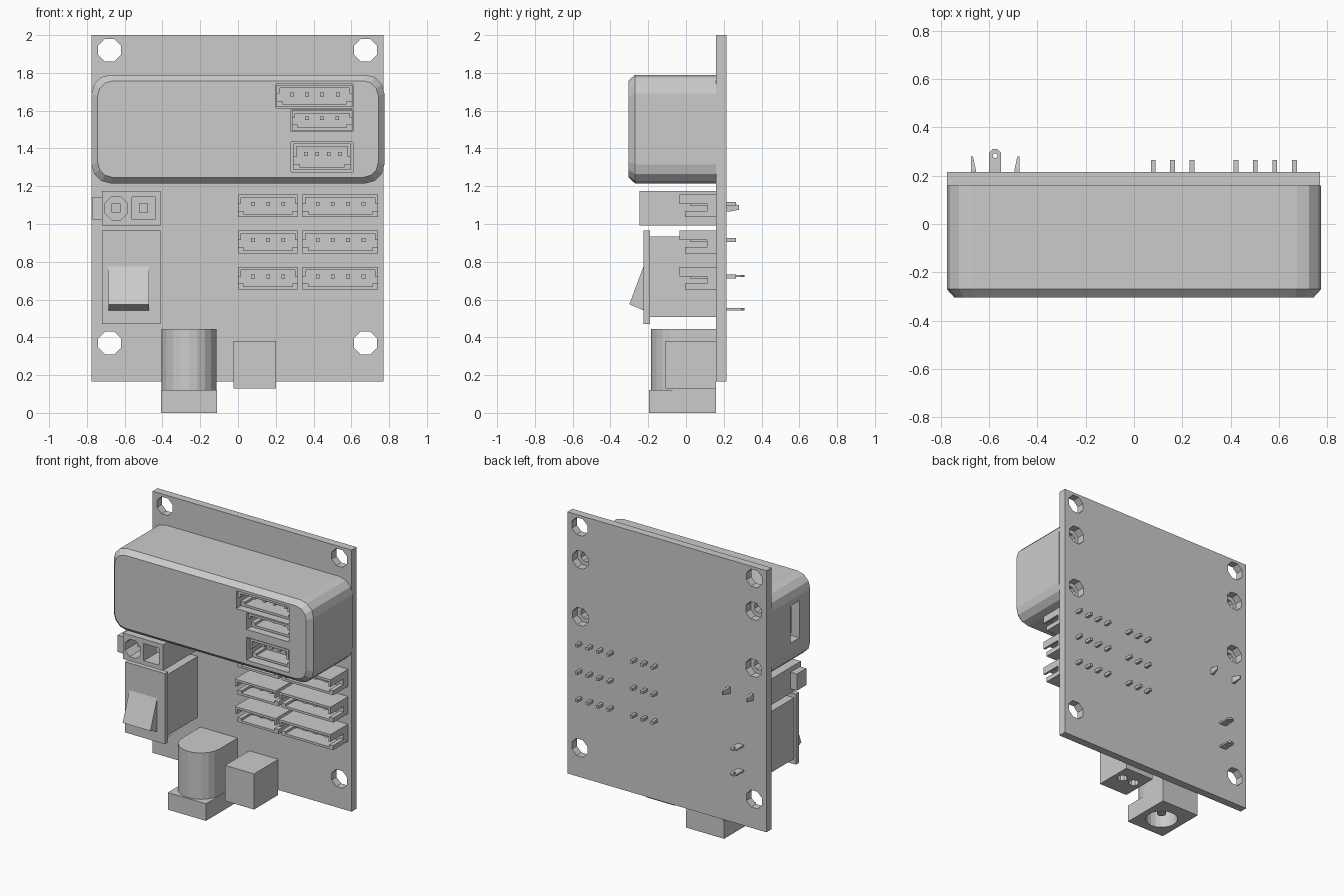
import bpy, bmesh
from math import cos, sin, pi

if "Cube" in bpy.data.objects:
    bpy.data.objects.remove(bpy.data.objects["Cube"])


def finish(name, bm):
    bmesh.ops.recalc_face_normals(bm, faces=bm.faces)
    me = bpy.data.meshes.new(name)
    bm.to_mesh(me)
    bm.free()
    ob = bpy.data.objects.new(name, me)
    bpy.context.collection.objects.link(ob)
    return ob


def add_loft(bm, rings):
    vs = [[bm.verts.new(p) for p in r] for r in rings]
    n = len(vs[0])
    for a, b in zip(vs, vs[1:]):
        for i in range(n):
            j = (i + 1) % n
            bm.faces.new((a[i], a[j], b[j], b[i]))
    bm.faces.new(vs[0])
    bm.faces.new(vs[-1])


def loft(name, *rings):
    bm = bmesh.new()
    add_loft(bm, rings)
    return finish(name, bm)


def rect(x0, x1, z0, z1, y):
    return [(x0, y, z0), (x1, y, z0), (x1, y, z1), (x0, y, z1)]


def boxes(name, *items):
    """Each item is x0, x1, y0, y1, z0, z1."""
    bm = bmesh.new()
    for x0, x1, y0, y1, z0, z1 in items:
        add_loft(bm, [rect(x0, x1, z0, z1, y0), rect(x0, x1, z0, z1, y1)])
    return finish(name, bm)


def circle_y(x, z, r, y, n=8):
    return [(x + r * cos(2 * pi * (i + .5) / n), y, z + r * sin(2 * pi * (i + .5) / n)) for i in range(n)]


def circle_z(x, y, r, z, n=20):
    return [(x + r * cos(2 * pi * i / n), y + r * sin(2 * pi * i / n), z) for i in range(n)]


def cut(ob, *cutters):
    for c in cutters:
        m = ob.modifiers.new("cut", 'BOOLEAN')
        m.object, m.operation, m.solver = c, 'DIFFERENCE', 'EXACT'
        bpy.context.view_layer.objects.active = ob
        bpy.ops.object.modifier_apply(modifier=m.name)
        bpy.data.objects.remove(c)


def rounded(y, inset=0.0, r=0.1, n=3):
    x0, x1, z0, z1 = -.775 + inset, .775 - inset, 1.215 + inset, 1.79 - inset
    pts = []
    for k, (cx, cz) in enumerate([(x1 - r, z1 - r), (x0 + r, z1 - r), (x0 + r, z0 + r), (x1 - r, z0 + r)]):
        for i in range(n + 1):
            a = (k + i / n) * pi / 2
            pts.append((cx + r * cos(a), y, cz + r * sin(a)))
    return pts


# Circuit board with mounting holes
board = boxes("circuit_board", (-.775, .77, .16, .215, .165, 2))
boss = [(x, z) for x in (-.675, .67) for z in (1.29, 1.69)]
mounts = [(x, z) for x in (-.68, .675) for z in (.37, 1.92)]
cut(board, *[loft("cutter", circle_y(x, z, .065, .1), circle_y(x, z, .065, .3)) for x, z in boss + mounts])

# Controller case: rounded, chamfered front, socket openings, side port, screw holes
case = loft("controller_case", rounded(.16), rounded(-.27), rounded(-.305, .032, .08))
openings = [(.2, .61, 1.615, 1.74), (.28, .61, 1.49, 1.605), (.28, .61, 1.275, 1.435)]
cut(case, *[boxes("cutter", (x0, x1, -.4, -.09, z0, z1)) for x0, x1, z0, z1 in openings])
cut(case, boxes("cutter", (-.85, -.66, -.15, -.05, 1.39, 1.65)))
cut(case, *[loft("cutter", circle_y(x, z, .035, -.02), circle_y(x, z, .035, .2)) for x, z in boss])
boxes("side_port_tongue", (-.74, -.65, -.115, -.085, 1.43, 1.61))


def header(name, x0, x1, z0, z1, pins, pz, dy=0.0, tail=True):
    """Open wire header: base, long top wall, shorter floor, slotted ends."""
    t = .016
    yb, yf, yt = .16 + dy, -.005 + dy, -.035 + dy
    parts = [(x0, x1, .11 + dy, yb, z0, z1),
             (x0, x1, yt, .11 + dy, z1 - t, z1),
             (x0 + .03, x1 - .03, yf, .11 + dy, z0, z0 + t)]
    for a, b in ((x0, x0 + t), (x1 - t, x1)):
        parts += [(a, b, yf, .11 + dy, z0, z0 + .032),
                  (a, b, yt, .11 + dy, z0 + .07, z1 - t)]
    for a, b in ((x0 + t, x0 + .03), (x1 - .03, x1 - t)):
        parts.append((a, b, yf, .11 + dy, z0, z0 + .032))
    boxes(name, *parts)
    end = .265 if tail else .12 + dy
    boxes(name + "_pins", *[(p - .01, p + .01, .02 + dy, end, pz - .01, pz + .01) for p in pins])


# Sockets recessed in the case
header("case_socket_top", .205, .605, 1.62, 1.735, [.285, .365, .445, .53], 1.685, -.255, False)
header("case_socket_middle", .285, .605, 1.495, 1.6, [.365, .445, .525], 1.56, -.255, False)
header("case_socket_bottom", .295, .595, 1.285, 1.425, [.36, .42, .48, .54], 1.37, -.255, False)

# Three rows of board headers
for i, z in enumerate((1.037, .845, .652)):
    header(f"three_pin_header_{i}", 0, .318, z, z + .12, [.08, .16, .24], z + .07)
    header(f"four_pin_header_{i}", .342, .742, z, z + .12, [.422, .502, .583, .665], z + .07)

# Two-way power connector with latch tab, cavities and tapered pins
power = boxes("power_connector", (-.72, -.41, -.245, .16, .993, 1.175))
cut(power, loft("cutter", circle_y(-.645, 1.083, .066, -.4), circle_y(-.645, 1.083, .066, .05)),
    boxes("cutter", (-.56, -.44, -.4, .05, 1.023, 1.143)))
boxes("power_latch", (-.77, -.72, -.235, -.13, 1.025, 1.142))
boxes("power_contacts", *[(x - .024, x + .024, -.16, .06, 1.06, 1.108) for x in (-.645, -.5)])
for i, (x, s) in enumerate(((-.665, 1), (-.485, -1))):
    loft(f"power_tail_{i}", rect(x - .01, x + .01, 1.065, 1.11, .15),
         rect(x - .01, x + .01, 1.065, 1.11, .225),
         rect(x - .004 - s * .006, x + .004 - s * .006, 1.075, 1.1, .28))

# Rocker switch: body, flange, wedge rocker, pierced terminals
boxes("switch_body", (-.705, -.425, -.19, .16, .507, .935))
boxes("switch_flange", (-.72, -.41, -.225, -.19, .47, .965))
wedge = [(-.215, .775), (-.225, .775), (-.3, .575), (-.225, .543), (-.215, .543)]
loft("switch_rocker", *[[(x, y, z) for y, z in wedge] for x in (-.685, -.47)])
tab = [(-.6, .15), (-.55, .15), (-.55, .295), (-.565, .31), (-.585, .31), (-.6, .295)]
for i, z in enumerate((.549, .725)):
    term = loft(f"switch_terminal_{i}", *[[(x, y, h) for x, y in tab] for h in (z - .006, z + .006)])
    cut(term, loft("cutter", circle_z(-.575, .283, .01, z - .05, 8), circle_z(-.575, .283, .01, z + .05, 8)))

# Barrel jack: square collar, D-shaped housing, round bore with centre pin
collar = boxes("jack_collar", (-.408, -.112, -.195, .16, 0, .12))
arc = [(-.26 + .145 * cos(pi + pi * i / 10), -.04 + .145 * sin(pi + pi * i / 10)) for i in range(11)]
dee = [(-.405, .16)] + arc + [(-.115, .16)]
barrel = loft("jack_barrel", *[[(x, y, z) for x, y in dee] for z in (.12, .445)])
for ob in (collar, barrel):
    cut(ob, loft("cutter", circle_z(-.26, -.03, .105, -.1), circle_z(-.26, -.03, .105, .37)))
loft("jack_pin", circle_z(-.26, -.03, .03, .04, 10), circle_z(-.26, -.03, .03, .4, 10))

# Small terminal block with two wire holes underneath
block = boxes("terminal_block", (-.025, .2, -.108, .16, .13, .38))
cut(block, *[loft("cutter", circle_z(x, .045, .035, .05, 10), circle_z(x, .045, .035, .3, 10))
             for x in (.04, .135)])
